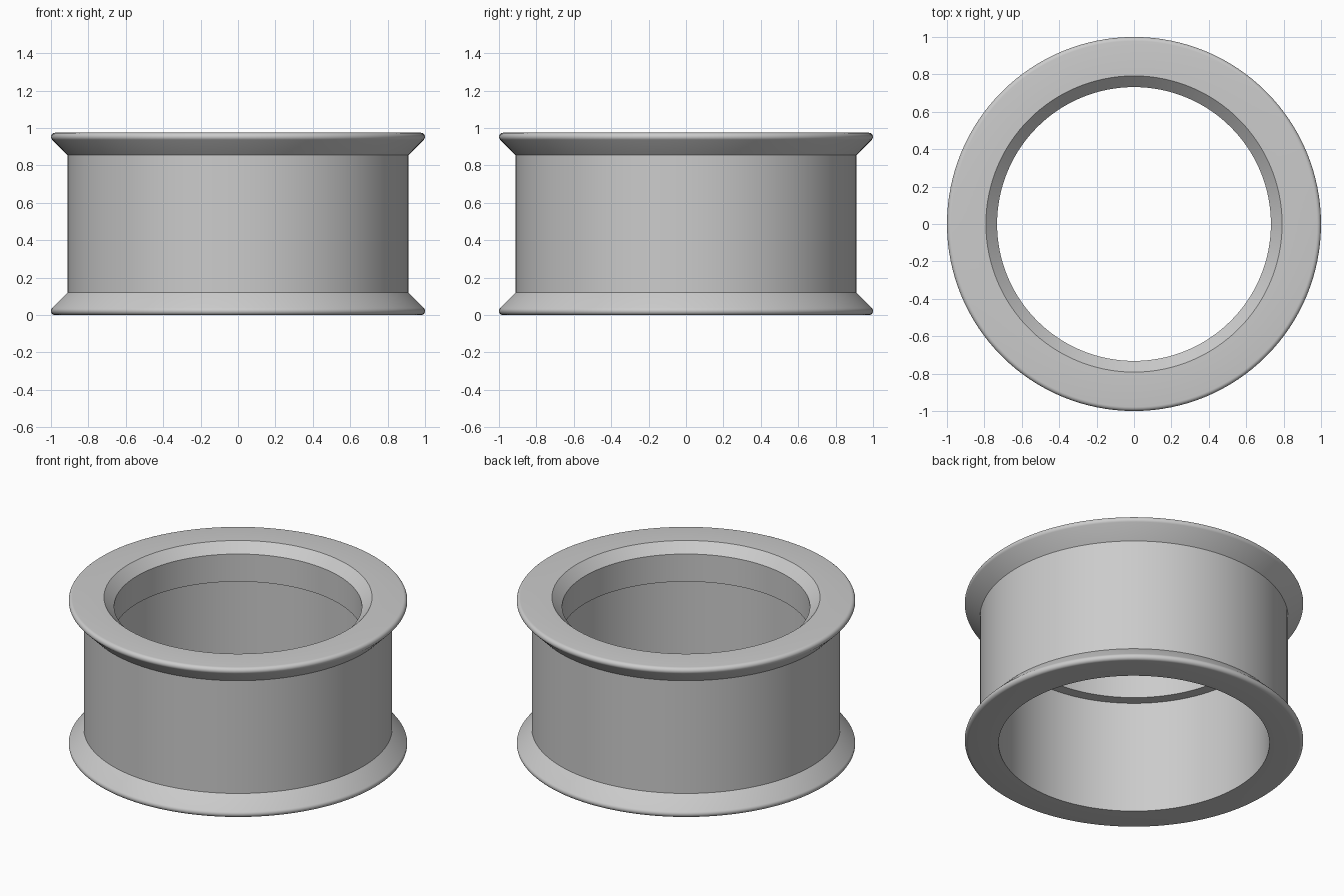
import bpy, bmesh, math
from mathutils import Vector

if "Cube" in bpy.data.objects:
    bpy.data.objects.remove(bpy.data.objects["Cube"])

HEIGHT = 0.975
BODY_R = 0.911      # outer wall
BORE_R = 0.80       # lower bore
LIP_R = 0.732       # narrower lip at the top of the bore
LIP_Z = 0.735       # underside of the lip
CHAMFER = 0.06      # bevel at the top of the lip
FLANGE = 0.12       # height of each flared rim
FILLET = 0.022      # rounding of the rim edge
SEGMENTS = 128

grey = bpy.data.materials.new("plain grey")
grey.use_nodes = True
grey.diffuse_color = (0.6, 0.6, 0.6, 1)
grey.node_tree.nodes["Principled BSDF"].inputs["Base Color"].default_value = (0.6, 0.6, 0.6, 1)

# Lower flared rim: rounded edge followed by a 45 degree slope up to the wall
rim = []
for i in range(9):
    a = math.radians(-90 + 135 * i / 8)
    rim.append((1 - FILLET + FILLET * math.cos(a), FILLET + FILLET * math.sin(a)))
rim.append((BODY_R, FLANGE))

# Closed cross-section: lower rim, mirrored upper rim, then the stepped bore
profile = rim + [(r, HEIGHT - z) for r, z in reversed(rim)]
profile += [(LIP_R + CHAMFER, HEIGHT), (LIP_R, HEIGHT - CHAMFER),
            (LIP_R, LIP_Z), (BORE_R, LIP_Z), (BORE_R, 0)]

# Revolve the cross-section around the vertical axis
bm = bmesh.new()
verts = [bm.verts.new((r, 0, z)) for r, z in profile]
edges = [bm.edges.new((v, verts[(i + 1) % len(verts)])) for i, v in enumerate(verts)]
bmesh.ops.spin(bm, geom=verts + edges, cent=Vector(), axis=Vector((0, 0, 1)),
               angle=math.tau, steps=SEGMENTS, use_merge=True)
bmesh.ops.remove_doubles(bm, verts=bm.verts[:], dist=1e-5)
bmesh.ops.recalc_face_normals(bm, faces=bm.faces[:])

mesh = bpy.data.meshes.new("flanged_ring")
bm.to_mesh(mesh)
bm.free()
mesh.materials.append(grey)
ring = bpy.data.objects.new("flanged_ring", mesh)
bpy.context.collection.objects.link(ring)

# Smooth curved walls while keeping the edges sharp
bpy.ops.object.select_all(action='DESELECT')
ring.select_set(True)
bpy.context.view_layer.objects.active = ring
bpy.ops.object.shade_smooth_by_angle(angle=math.radians(30))
